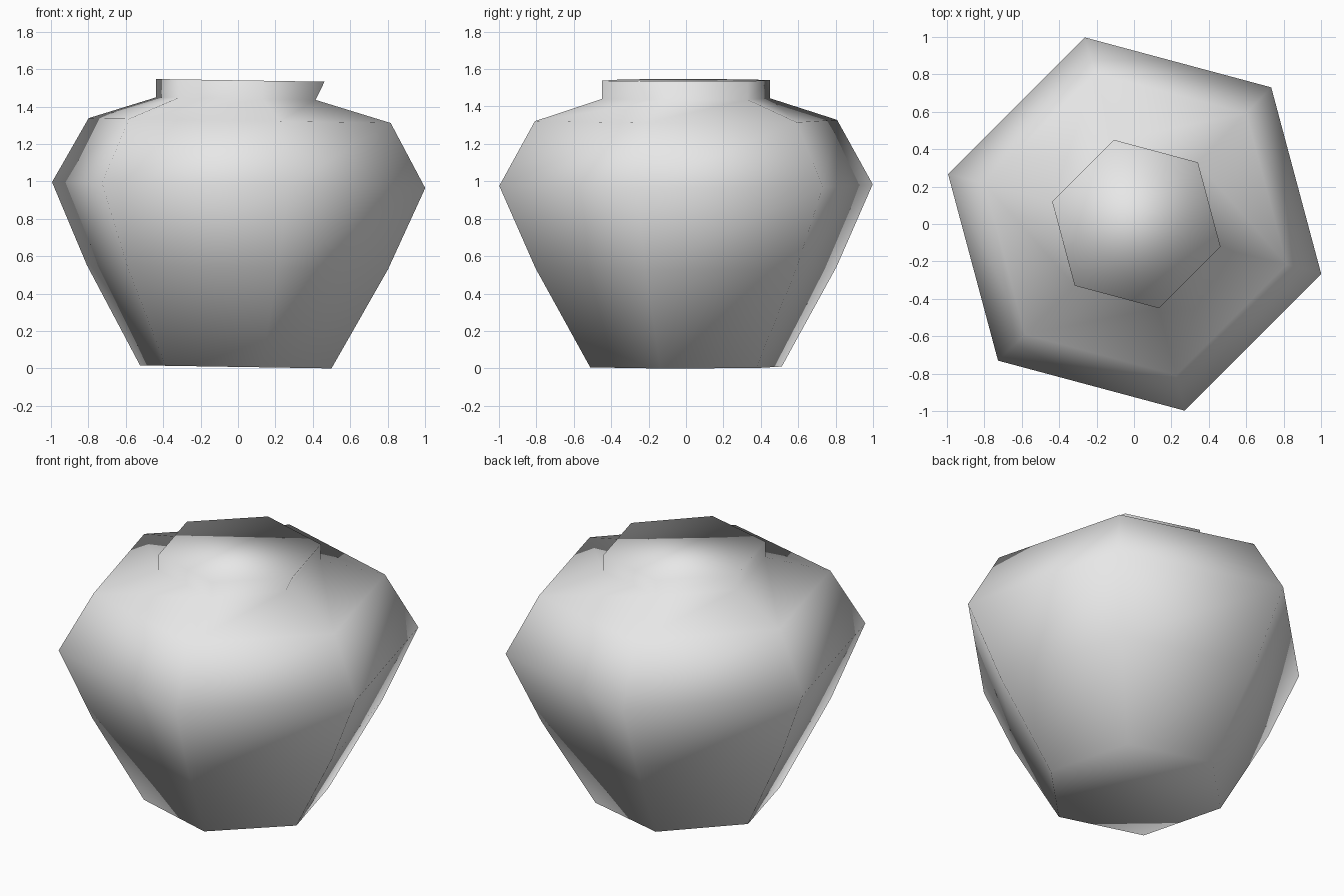
import bpy
import bmesh
from math import cos, sin, radians
from mathutils import Matrix

default = bpy.data.objects.get("Cube")
if default:
    bpy.data.objects.remove(default, do_unlink=True)

# Plain grey clay
clay = bpy.data.materials.new("grey_clay")
clay.use_nodes = True
grey = (0.8, 0.8, 0.8, 1)
clay.diffuse_color = grey
clay.node_tree.nodes["Principled BSDF"].inputs["Base Color"].default_value = grey

SIDES = 6
TURN = radians(-15)
# Radius and height from the foot up to the lip
PROFILE = [(0.53, 0.008), (0.833, 0.54), (1.033, 0.98),
           (0.836, 1.325), (0.465, 1.442), (0.466, 1.54)]

# Six-sided rings joined into a closed pot
bm = bmesh.new()
rings = []
for radius, z in PROFILE:
    angles = [TURN + radians(360 / SIDES * i) for i in range(SIDES)]
    rings.append([bm.verts.new((radius * cos(a), radius * sin(a), z)) for a in angles])
for low, high in zip(rings, rings[1:]):
    for i in range(SIDES):
        j = (i + 1) % SIDES
        bm.faces.new((low[i], low[j], high[j], high[i]))
bm.faces.new(reversed(rings[0]))
bm.faces.new(rings[-1])

# Pinched corner under the lip
rings[4][0].co.x -= 0.045

# Slight lean about the middle of the pot
bmesh.ops.rotate(bm, verts=bm.verts, cent=(0, 0, 0.77),
                 matrix=Matrix.Rotation(0.016, 3, "Y"))
bmesh.ops.recalc_face_normals(bm, faces=bm.faces)
for face in bm.faces:
    face.smooth = True

mesh = bpy.data.meshes.new("pot")
bm.to_mesh(mesh)
bm.free()
mesh.materials.append(clay)
pot = bpy.data.objects.new("pot", mesh)
bpy.context.collection.objects.link(pot)
